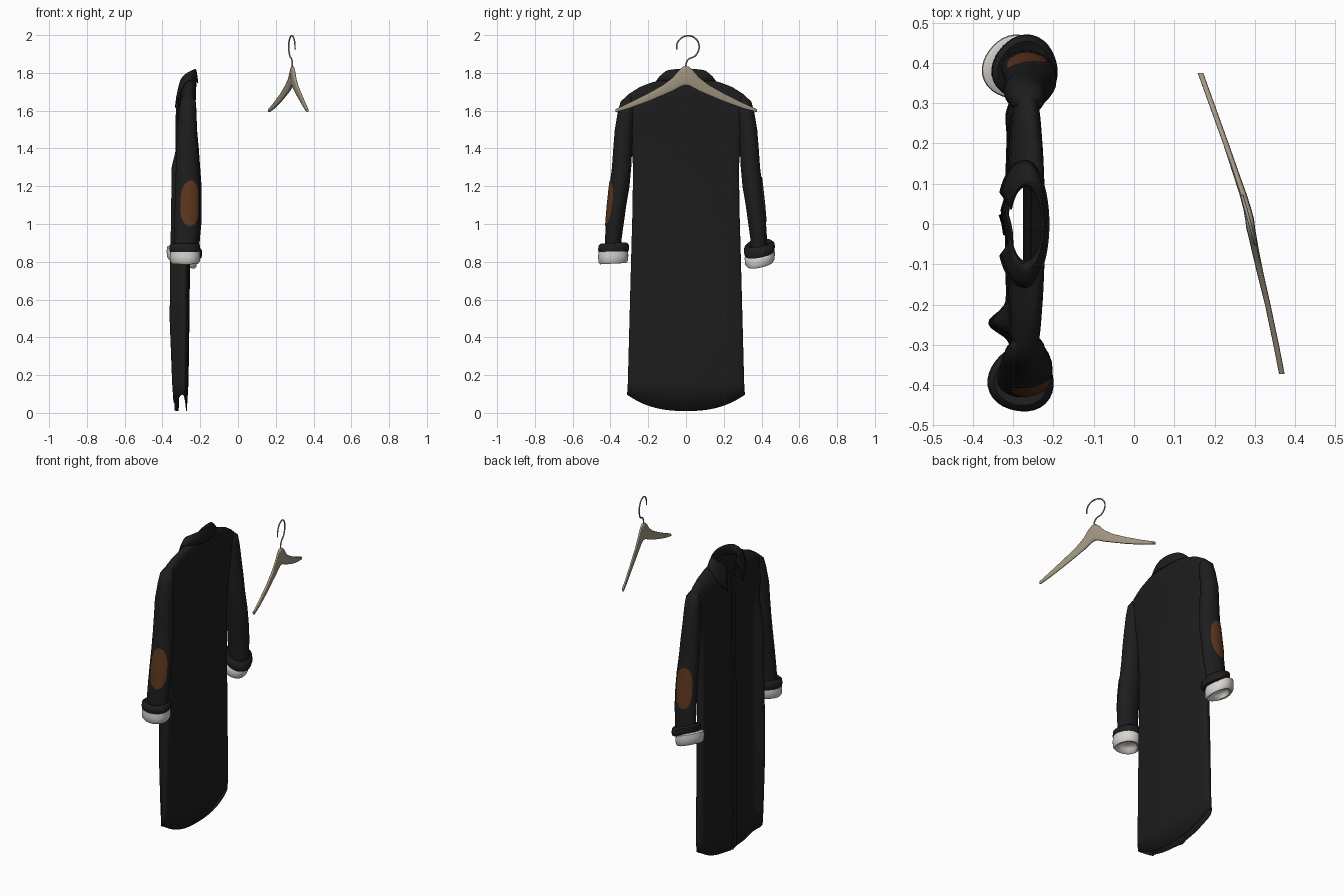
import bpy, bmesh, math
from mathutils import Vector

if "Cube" in bpy.data.objects:
    bpy.data.objects.remove(bpy.data.objects["Cube"], do_unlink=True)


def material(name, rgb):
    m = bpy.data.materials.new(name)
    m.use_nodes = True
    m.diffuse_color = (*rgb, 1)
    bsdf = m.node_tree.nodes["Principled BSDF"]
    bsdf.inputs["Base Color"].default_value = (*rgb, 1)
    bsdf.inputs["Roughness"].default_value = 0.8
    return m


CLOTH = material("black cloth", (0.0125, 0.0125, 0.0125))
LINING = material("pale lining", (0.68, 0.65, 0.62))
LEATHER = material("brown leather", (0.11, 0.037, 0.013))
WOOD = material("pale wood", (0.37, 0.315, 0.23))
METAL = material("grey metal", (0.30, 0.30, 0.29))


def loft(name, rows, mat, closed=True, caps=False, thick=0.0):
    """Skin a list of equally long point rows."""
    bm = bmesh.new()
    grid = [[bm.verts.new(p) for p in row] for row in rows]
    n = len(grid[0])
    for a, b in zip(grid, grid[1:]):
        for i in range(n if closed else n - 1):
            j = (i + 1) % n
            bm.faces.new((a[i], a[j], b[j], b[i]))
    if caps:
        bm.faces.new(grid[0])
        bm.faces.new(grid[-1])
    bmesh.ops.recalc_face_normals(bm, faces=bm.faces)
    mesh = bpy.data.meshes.new(name)
    bm.to_mesh(mesh)
    bm.free()
    mesh.materials.append(mat)
    ob = bpy.data.objects.new(name, mesh)
    bpy.context.collection.objects.link(ob)
    bpy.ops.object.select_all(action="DESELECT")
    ob.select_set(True)
    bpy.context.view_layer.objects.active = ob
    bpy.ops.object.shade_smooth_by_angle(angle=math.radians(50))
    if thick:
        mod = ob.modifiers.new("thickness", "SOLIDIFY")
        mod.thickness = thick
    return ob


def sample(table, t):
    """Linear lookup in rows sorted by rising first value."""
    t = min(max(t, table[0][0]), table[-1][0])
    for a, b in zip(table, table[1:]):
        if t <= b[0]:
            f = (t - a[0]) / (b[0] - a[0])
            return [u + (v - u) * f for u, v in zip(a[1:], b[1:])]


def power(v, e):
    return math.copysign(abs(v) ** e, v)


# Coat body: height, front x, back x, half width, drop of the front neckline
BODY = [(0.02, -.319, -.271, .312, 0), (0.16, -.320, -.262, .308, 0),
        (0.5, -.318, -.257, .299, 0), (0.8, -.318, -.254, .291, 0),
        (1.05, -.316, -.250, .284, 0), (1.3, -.316, -.242, .280, 0),
        (1.45, -.315, -.236, .292, 0), (1.58, -.314, -.228, .330, 0),
        (1.65, -.309, -.224, .342, 0), (1.69, -.306, -.222, .300, .01),
        (1.725, -.304, -.221, .245, .03), (1.75, -.304, -.221, .180, .05),
        (1.762, -.306, -.223, .130, .057), (1.765, -.308, -.226, .105, .055)]


def hem(y):
    return 0.01 + 0.085 * (abs(y) / 0.31) ** 2.5


def fold(y, z):
    """Hanging folds on the front: a deep one on the right, shallow ones elsewhere."""
    def bump(at, width):
        return math.exp(-((y - at) / width) ** 2)
    fade = min(1, max(0, (1.5 - z) / 0.2)) * min(1, 0.5 + z)
    return -fade * (0.07 * bump(-.25, .035) + 0.02 * bump(.28, .04)) - 0.012 * bump(.03, .03)


rows = []
for k, (z, front, back, hy, dip) in enumerate(BODY):
    row = []
    for i in range(96):
        a = math.tau * i / 96
        c, y = power(math.cos(a), 0.6), hy * power(math.sin(a), 0.8)
        x = (front + back) / 2 + (back - front) / 2 * c
        if c < 0:
            x += fold(y, z) * abs(c)
        row.append((x, y, (hem(y) if k == 0 else z) + dip * min(c, 0)))
    rows.append(row)
loft("coat_body", rows, CLOTH, thick=0.004)

# Button placket down the front of the coat
rows = []
for k in range(40):
    z = 0.012 + 1.67 * k / 39
    front = sample(BODY, z)[0]
    rows.append([(front + fold(y, z) - off, y, z)
                 for y, off in ((-.03, -.001), (-.027, .005), (0, .005), (.022, .005), (.025, -.001))])
loft("front_placket", rows, CLOTH, closed=False)

# Collar: a stand that folds over into a wide fall with two long front points
rows = []
start = math.radians(23)
for i in range(49):
    a = start + (math.tau - 2 * start) * i / 48
    front, rear = max(0, math.cos(a)) ** 2, max(0, -math.cos(a)) ** 2
    top = 1.665 + 0.157 * math.sin(a / 2) ** 0.4
    reach = 0.06 + 0.05 * front
    drop = 0.045 + 0.03 * rear + 0.105 * front
    flat = 0.3 + 0.02 * front
    row = []
    for off, dz in ((0, -.06), (-.006, -.02), (.002, -.003), (.014, 0),
                    (.026, -.008), (reach * .75, -drop * .55), (reach, -drop)):
        row.append((-.268 - (.04 + off * flat) * math.cos(a),
                    (.098 + off) * math.sin(a), top + dz))
    rows.append(row)
loft("collar", rows, CLOTH, closed=False, thick=0.004)

# Sleeves: height, centre x, half depth, centre y, half width
SLEEVE = [(0.84, -.278, .062, .386, .046), (0.92, -.276, .064, .385, .044),
          (1.0, -.271, .067, .377, .047), (1.1, -.268, .066, .366, .050),
          (1.2, -.267, .064, .352, .053), (1.3, -.268, .061, .341, .051),
          (1.4, -.268, .057, .335, .050), (1.5, -.270, .053, .329, .048),
          (1.6, -.266, .046, .316, .044), (1.65, -.264, .040, .310, .035),
          (1.675, -.264, .025, .300, .015)]


def sleeve_point(z, a, side, off=0.0):
    """Angle zero points outward, positive angles turn to the back."""
    cx, rx, cy, ry = sample(SLEEVE, z)
    back_shift = 0.01 * (side > 0) * min(1, max(0, (1.5 - z) / 0.3))
    return (cx + back_shift + (rx + off) * math.sin(a),
            side * (cy + (ry + off) * math.cos(a)), z)


def ring(cx, cy, r, z, lean, tip, side):
    out = []
    for i in range(32):
        a = math.tau * i / 32
        wave = 1 + 0.04 * math.sin(3 * a + side)
        dx, dy = r * math.sin(a) * wave, r * math.cos(a) * wave
        out.append((cx + dx, side * (cy + dy), z + lean * dy - tip * dx))
    return out


# Per side: patch turn and height, cuff leans, roll shift, lining shift
for side, label, turn, height, lean, tip, roll_x, lining_x in (
        (-1, "right", 15, 1.11, -.05, 0, 0, 0), (1, "left", -11, 1.13, .15, .33, .010, -.017)):
    rows = [[sleeve_point(s[0], math.tau * i / 32, side) for i in range(32)] for s in SLEEVE]
    loft(label + "_sleeve", rows, CLOTH)

    # Oval elbow patch laid on the sleeve
    rows = []
    for k in range(17):
        v = -math.cos(math.pi * k / 16)
        half = math.radians(47) * max(0.02, 1 - abs(v) ** 2.6) ** 0.5
        rows.append([sleeve_point(height + .12 * v, math.radians(turn) + half * (j / 6 - 1),
                                  side, 0.004) for j in range(13)])
    loft(label + "_elbow_patch", rows, LEATHER, closed=False)

    # Turned-up cuff: dark roll above, crumpled pale lining below
    roll = [(.040, .890), (.066, .900), (.080, .888), (.082, .865), (.076, .845), (.06, .84)]
    loft(label + "_cuff_roll",
         [ring(-.280 + roll_x, .386, r, z, lean, tip, side) for r, z in roll], CLOTH)
    lining = [(.066, .862), (.078, .855), (.080, .830), (.078, .802), (.069, .790),
              (.057, .793), (.048, .812), (.03, .825), (.004, .822)]
    loft(label + "_cuff_lining",
         [ring(-.279 + lining_x, .388, r, z, lean, tip, side) for r, z in lining],
         LINING, caps=True)

# Wooden hanger: y, x, underside height, top height, half thickness
HANGER = [(-.372, .367, 1.592, 1.608, .007), (-.30, .353, 1.612, 1.642, .007),
          (-.20, .332, 1.648, 1.692, .007), (-.12, .313, 1.682, 1.737, .008),
          (-.07, .302, 1.703, 1.776, .009), (-.035, .295, 1.722, 1.817, .010),
          (-.012, .290, 1.732, 1.835, .011), (.012, .287, 1.732, 1.835, .011),
          (.035, .282, 1.722, 1.817, .010), (.07, .272, 1.703, 1.776, .009),
          (.12, .255, 1.682, 1.737, .008), (.20, .228, 1.648, 1.692, .007),
          (.30, .192, 1.612, 1.642, .007), (.375, .165, 1.592, 1.608, .007)]
rows = []
for y, x, low, high, w in HANGER:
    mid, half = (low + high) / 2, (high - low) / 2
    rows.append([(x + w * power(math.cos(a), .6), y, mid + half * power(math.sin(a), .6))
                 for a in (math.tau * i / 16 for i in range(16))])
loft("hanger_arms", rows, WOOD, caps=True)

# Metal hook
path = [(0, 1.82), (.002, 1.855), (.016, 1.874), (.046, 1.888), (.066, 1.918), (.068, 1.952),
        (.049, 1.983), (.014, 1.996), (-.024, 1.985), (-.046, 1.957), (-.05, 1.925)]
curve = bpy.data.curves.new("hanger_hook", "CURVE")
curve.dimensions = "3D"
curve.bevel_depth = 0.004
curve.bevel_resolution = 2
curve.resolution_u = 6
spline = curve.splines.new("BEZIER")
spline.bezier_points.add(len(path) - 1)
for p, (y, z) in zip(spline.bezier_points, path):
    p.co = Vector((.288 - .28 * y, y, z))
    p.handle_left_type = p.handle_right_type = "AUTO"
curve.use_fill_caps = True
curve.materials.append(METAL)
hook = bpy.data.objects.new("hanger_hook", curve)
bpy.context.collection.objects.link(hook)
